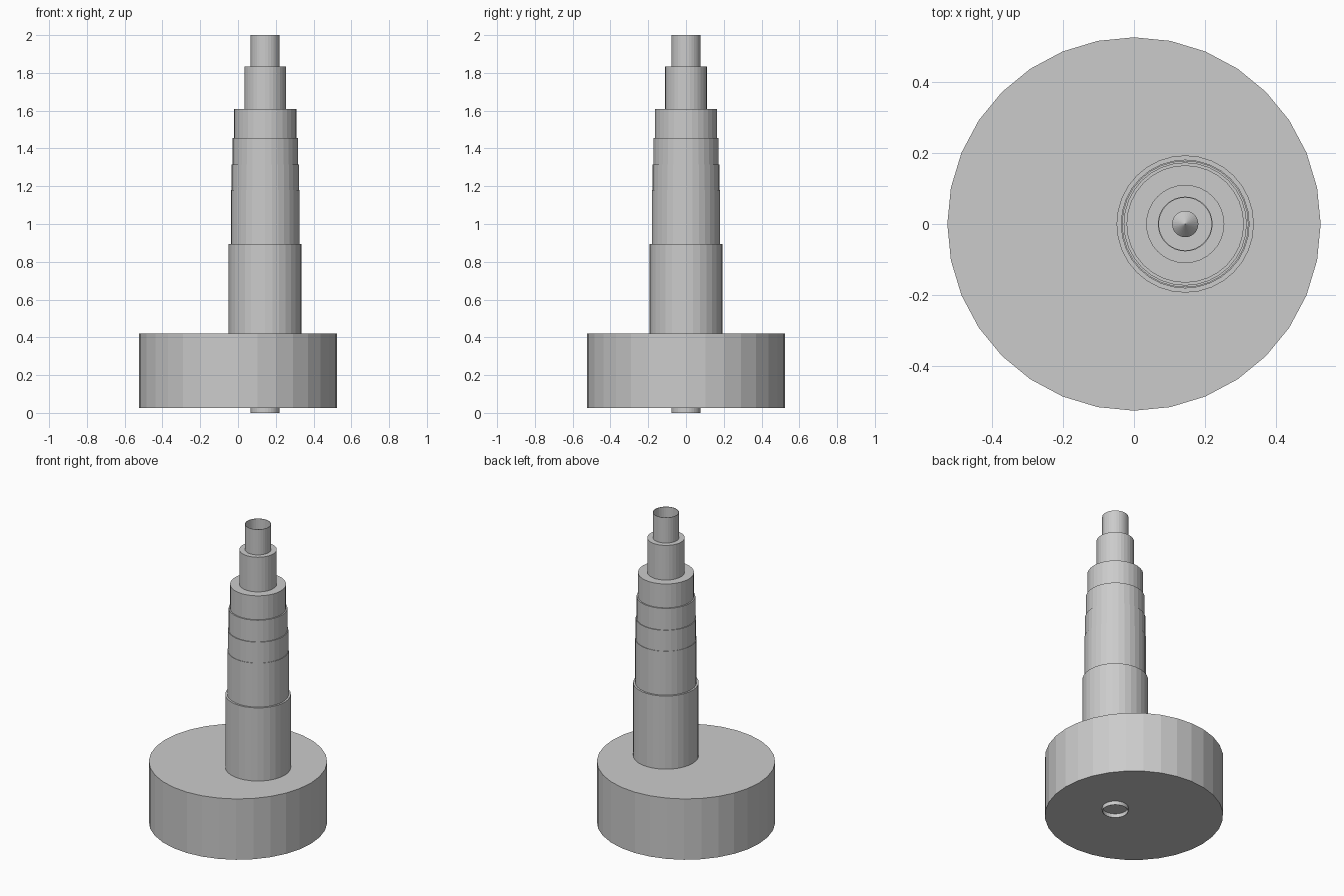
import bpy

if "Cube" in bpy.data.objects:
    bpy.data.objects.remove(bpy.data.objects["Cube"])

SHAFT_X = 0.144
SIDES = 32


def cylinder(name, x, r, z0, z1, r_top=None):
    """Upright faceted cylinder (or cone) between two heights."""
    bpy.ops.mesh.primitive_cone_add(
        vertices=SIDES, radius1=r, radius2=r if r_top is None else r_top,
        depth=z1 - z0, location=(x, 0, (z0 + z1) / 2))
    bpy.context.object.name = name
    return bpy.context.object


# Wide round base
cylinder("base_disc", 0, 0.525, 0.025, 0.42)

# Stepped spindle stages, from bottom to top: radius, bottom, top
stages = [
    (0.193, 0.42, 0.895),
    (0.181, 0.895, 1.18),
    (0.178, 1.18, 1.315),
    (0.173, 1.315, 1.455),
    (0.165, 1.455, 1.61),
    (0.110, 1.61, 1.835),
]
for i, (r, z0, z1) in enumerate(stages):
    cylinder(f"spindle_stage_{i + 1}", SHAFT_X, r, z0, z1)


# Thin open tube ends, showing above the spindle and below the base
def tube(name, r, z0, z1, wall):
    bpy.ops.mesh.primitive_cylinder_add(
        vertices=SIDES, radius=r, depth=z1 - z0, end_fill_type='NOTHING',
        location=(SHAFT_X, 0, (z0 + z1) / 2))
    obj = bpy.context.object
    obj.name = name
    mod = obj.modifiers.new("wall", 'SOLIDIFY')
    mod.thickness = wall
    mod.offset = -1
    return obj


tube("top_tube", 0.077, 1.835, 2.0, 0.003)
tube("bottom_tube", 0.077, 0.0, 0.025, 0.003)

# Pointed pin inside the top tube
cylinder("centre_pin", SHAFT_X, 0.037, 1.835, 1.93)
cylinder("pin_tip", SHAFT_X, 0.037, 1.93, 1.97, 0.0)
